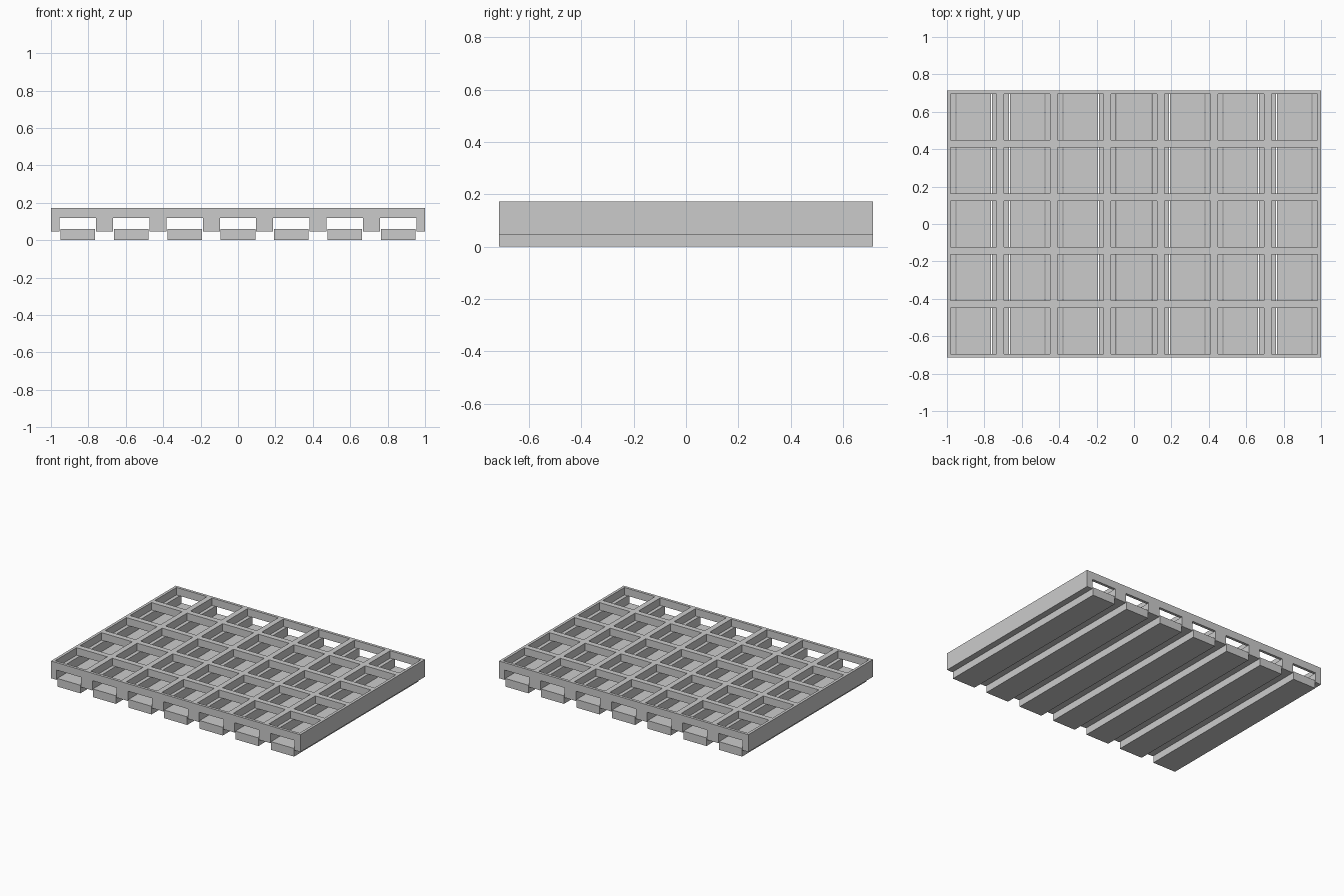
import bpy
import bmesh

cube = bpy.data.objects.get("Cube")
if cube:
    bpy.data.objects.remove(cube, do_unlink=True)

# Dimensions
COLS, ROWS = 7, 5
PITCH = 2 / COLS
POCKET, SLOT, RUNNER = 0.246, 0.195, 0.185   # widths
BASE, RUNNER_TOP, LEDGE, TOP = 0.047, 0.059, 0.118, 0.172
HALF_X, HALF_Y = COLS * PITCH / 2, ROWS * PITCH / 2

# Single grey material
grey = bpy.data.materials.new("plain grey")
grey.use_nodes = True
colour = (0.6, 0.6, 0.6, 1)
grey.diffuse_color = colour
grey.node_tree.nodes["Principled BSDF"].inputs["Base Color"].default_value = colour


def centres(count):
    return [(i - (count - 1) / 2) * PITCH for i in range(count)]


def inside(value, count, width):
    return any(abs(value - c) < width / 2 for c in centres(count))


def finish(name, bm):
    bmesh.ops.remove_doubles(bm, verts=bm.verts, dist=1e-5)
    bmesh.ops.recalc_face_normals(bm, faces=bm.faces)
    mesh = bpy.data.meshes.new(name)
    bm.to_mesh(mesh)
    bm.free()
    mesh.materials.append(grey)
    obj = bpy.data.objects.new(name, mesh)
    bpy.context.collection.objects.link(obj)
    return obj


def build_blocks(name, lines, solid):
    """Skin the outer faces of every solid block between three sets of cut lines."""
    bm = bmesh.new()

    def filled(index):
        if any(i < 0 or i >= len(l) - 1 for i, l in zip(index, lines)):
            return False
        return solid(*[(l[i] + l[i + 1]) / 2 for i, l in zip(index, lines)])

    for i in range(len(lines[0]) - 1):
        for j in range(len(lines[1]) - 1):
            for k in range(len(lines[2]) - 1):
                cell = (i, j, k)
                if not filled(cell):
                    continue
                for axis in range(3):
                    u, v = (axis + 1) % 3, (axis + 2) % 3
                    for side in (0, 1):
                        beside = list(cell)
                        beside[axis] += 2 * side - 1
                        if filled(beside):
                            continue
                        corners = []
                        for du, dv in ((0, 0), (1, 0), (1, 1), (0, 1)):
                            p = [0, 0, 0]
                            p[axis] = lines[axis][cell[axis] + side]
                            p[u] = lines[u][cell[u] + du]
                            p[v] = lines[v][cell[v] + dv]
                            corners.append(bm.verts.new(p))
                        if side == 0:
                            corners.reverse()
                        bm.faces.new(corners)
    return finish(name, bm)


# Tray: square pockets from above, full-length slots from below
xs = sorted([-HALF_X, HALF_X] + [c + s * w / 2 for c in centres(COLS)
                                 for s in (-1, 1) for w in (POCKET, SLOT)])
ys = sorted([-HALF_Y, HALF_Y] + [c + s * POCKET / 2 for c in centres(ROWS) for s in (-1, 1)])


def tray_solid(x, y, z):
    if z < LEDGE:
        return not inside(x, COLS, SLOT)
    return not (inside(x, COLS, POCKET) and inside(y, ROWS, POCKET))


build_blocks("tray_frame", (xs, ys, [BASE, LEDGE, TOP]), tray_solid)

# Runners: long bars sitting in the mouths of the slots
for n, cx in enumerate(centres(COLS), 1):
    build_blocks(f"runner_{n}",
                 ([cx - RUNNER / 2, cx + RUNNER / 2], [-HALF_Y, HALF_Y], [0, RUNNER_TOP]),
                 lambda x, y, z: True)
